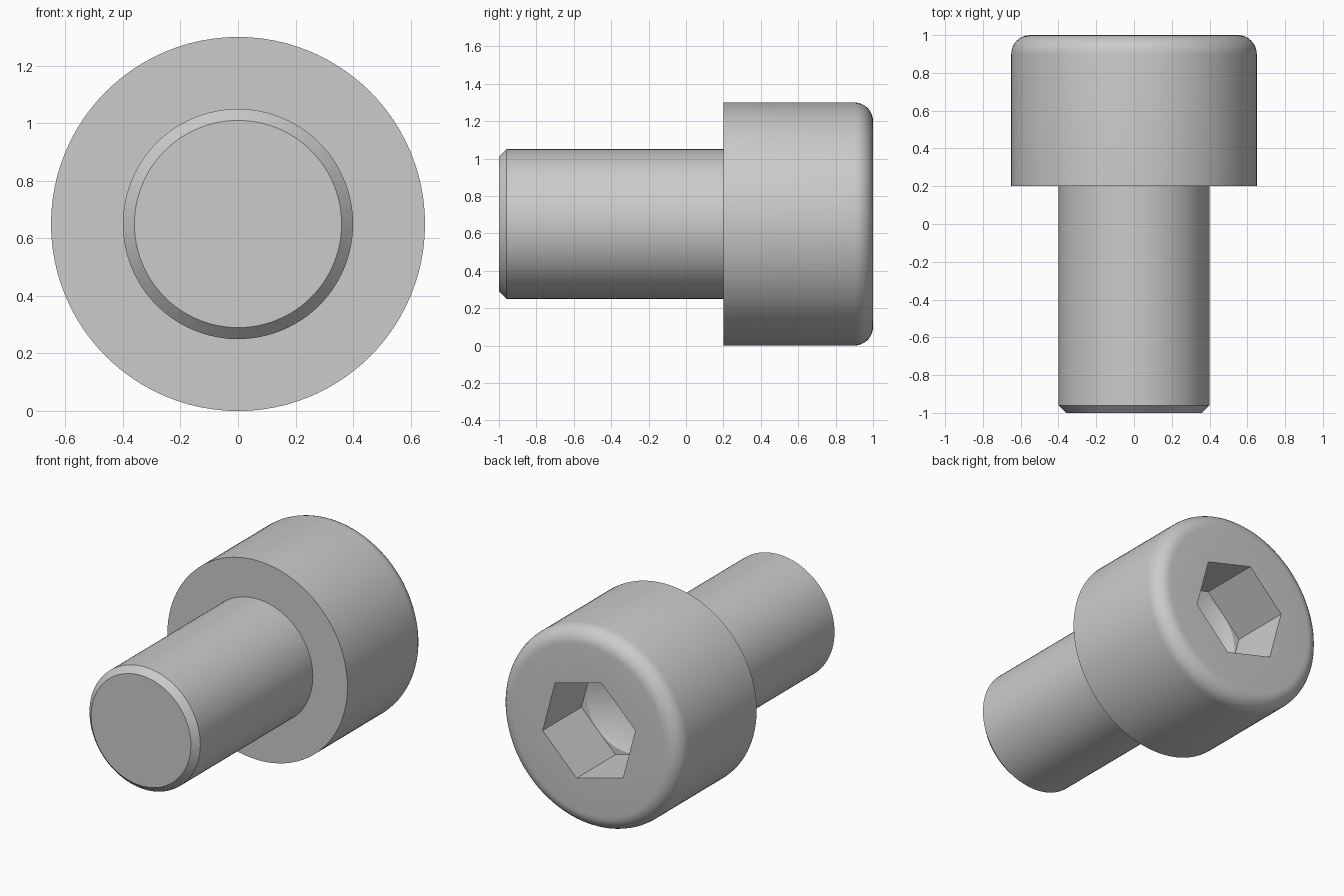
import bpy
import bmesh
from math import cos, sin, pi, radians

cube = bpy.data.objects.get("Cube")
if cube:
    bpy.data.objects.remove(cube, do_unlink=True)

SIDES = 96          # a multiple of six, so socket corners land on vertices
AXIS_Z = 0.65       # height of the screw axis
HEX_TURN = radians(45)
FLAT = 0.3          # half the socket width across flats

steel = bpy.data.materials.new("steel_grey")
steel.use_nodes = True
colour = (0.6, 0.6, 0.6, 1)
steel.diffuse_color = colour
steel.node_tree.nodes["Principled BSDF"].inputs["Base Color"].default_value = colour


def circle(r):
    return lambda a: r


def hexagon(a):
    # distance from the axis to the hexagon outline in direction a
    return FLAT / cos((a - HEX_TURN) % (pi / 3) - pi / 6)


def loft(name, sections):
    """Skin sections (y, outline) along the axis; outline None is a point."""
    bm = bmesh.new()
    rings = []
    for y, outline in sections:
        if outline is None:
            rings.append([bm.verts.new((0, y, AXIS_Z))] * SIDES)
            continue
        ring = []
        for i in range(SIDES):
            a = 2 * pi * i / SIDES
            r = outline(a)
            ring.append(bm.verts.new((r * cos(a), y, AXIS_Z + r * sin(a))))
        rings.append(ring)
    for p, q in zip(rings, rings[1:]):
        for i in range(SIDES):
            j = (i + 1) % SIDES
            bm.faces.new(dict.fromkeys((p[i], q[i], q[j], p[j])))
    mesh = bpy.data.meshes.new(name)
    bm.to_mesh(mesh)
    bm.free()
    mesh.materials.append(steel)
    obj = bpy.data.objects.new(name, mesh)
    bpy.context.collection.objects.link(obj)
    bpy.ops.object.select_all(action="DESELECT")
    obj.select_set(True)
    bpy.context.view_layer.objects.active = obj
    bpy.ops.object.shade_smooth_by_angle(angle=radians(25))
    return obj


# Shank with chamfered tip
loft("shank", [(-1, None), (-1, circle(0.36)), (-0.96, circle(0.4)), (0.2, circle(0.4))])

# Head: flat underside, rounded rim, hexagonal socket with a drilled cone floor
rim = []
for k in range(9):
    t = k / 8 * pi / 2
    rim.append((0.9 + 0.1 * sin(t), circle(0.55 + 0.1 * cos(t))))
socket = [(1, hexagon), (0.6, hexagon), (0.6, circle(FLAT - 0.002)), (0.43, None)]
loft("head", [(0.2, circle(0.4)), (0.2, circle(0.65))] + rim + socket)
